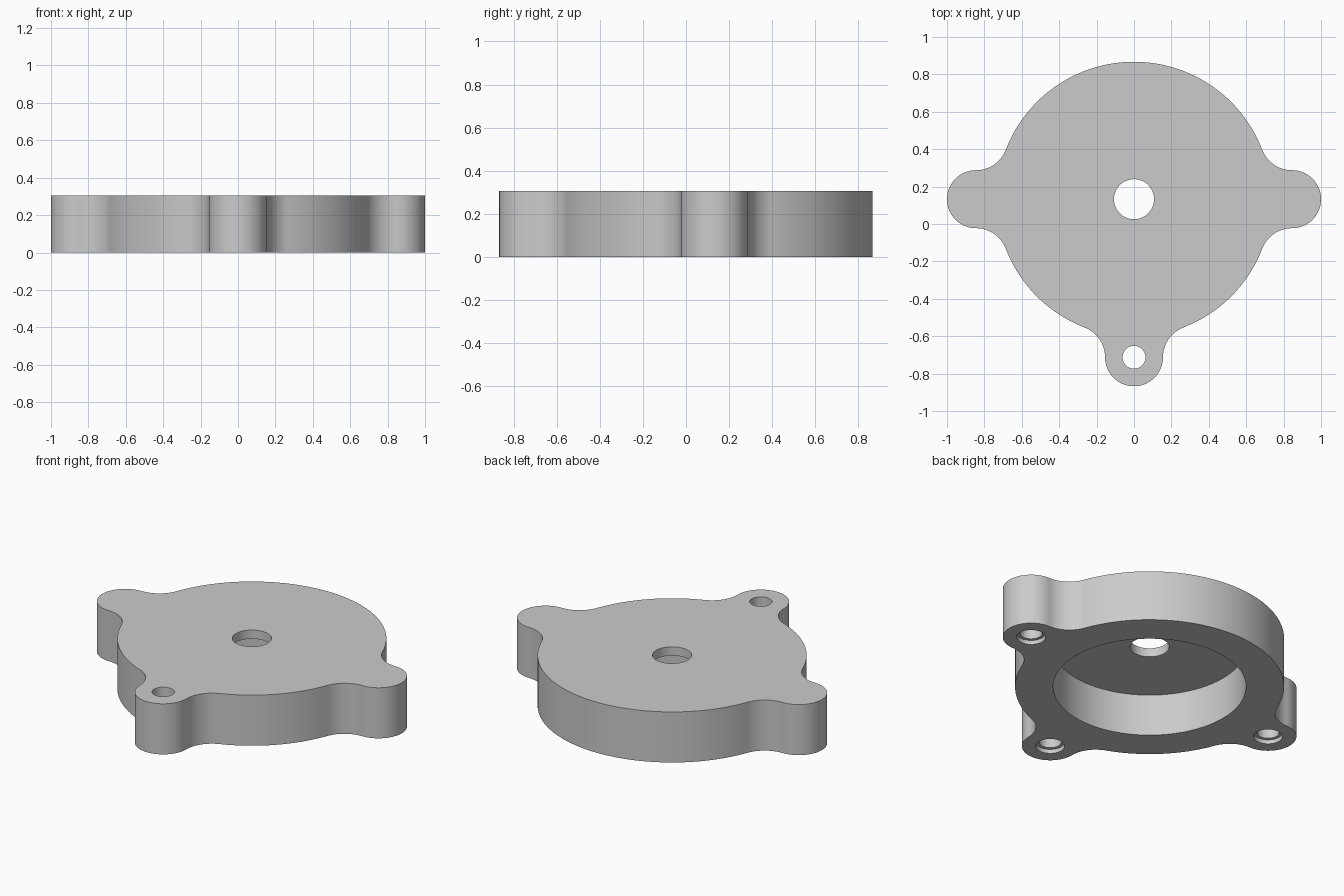
import bpy, bmesh
from math import pi, cos, sin, acos, ceil

if "Cube" in bpy.data.objects:
    bpy.data.objects.remove(bpy.data.objects["Cube"], do_unlink=True)

HEIGHT, CENTRE_Y = 0.305, 0.1325
DISC_R, LUG_R, LUG_DIST, FILLET_R = 0.735, 0.155, 0.845, 0.17
CAVITY_R, CAVITY_DEPTH = 0.527, 0.252
LUG_ANGLES = (0, pi, 1.5 * pi)

grey = bpy.data.materials.new("plain grey")
grey.use_nodes = True
grey.diffuse_color = (0.6, 0.6, 0.6, 1)
grey.node_tree.nodes["Principled BSDF"].inputs["Base Color"].default_value = grey.diffuse_color


def arc(cx, cy, r, a0, a1):
    """Points along an arc, end point left out."""
    n = max(4, ceil(abs(a1 - a0) / (pi / 48)))
    return [(cx + r * cos(a0 + (a1 - a0) * i / n),
             cy + r * sin(a0 + (a1 - a0) * i / n)) for i in range(n)]


def prism(name, points, z0, z1):
    """Solid from a closed outline."""
    bm = bmesh.new()
    face = bm.faces.new([bm.verts.new((x, y, z0)) for x, y in points])
    top = bmesh.ops.extrude_face_region(bm, geom=[face])["geom"]
    bmesh.ops.translate(bm, vec=(0, 0, z1 - z0),
                        verts=[v for v in top if isinstance(v, bmesh.types.BMVert)])
    bmesh.ops.recalc_face_normals(bm, faces=bm.faces)
    mesh = bpy.data.meshes.new(name)
    bm.to_mesh(mesh)
    bm.free()
    mesh.materials.append(grey)
    obj = bpy.data.objects.new(name, mesh)
    bpy.context.collection.objects.link(obj)
    return obj


# Triangle between the disc, lug and fillet centres gives the tangent angles
to_disc, to_lug = DISC_R + FILLET_R, LUG_R + FILLET_R
at_disc = acos((LUG_DIST**2 + to_disc**2 - to_lug**2) / (2 * LUG_DIST * to_disc))
at_lug = pi - acos((LUG_DIST**2 + to_lug**2 - to_disc**2) / (2 * LUG_DIST * to_lug))

# Outline: fillet, lug, fillet, then disc edge up to the next lug
outline = []
for i, a in enumerate(LUG_ANGLES):
    def centre(angle, dist):
        return dist * cos(angle), CENTRE_Y + dist * sin(angle)
    outline += arc(*centre(a - at_disc, to_disc), FILLET_R,
                   a - at_disc + pi, a - at_lug + pi)
    outline += arc(*centre(a, LUG_DIST), LUG_R, a - at_lug, a + at_lug)
    outline += arc(*centre(a + at_disc, to_disc), FILLET_R,
                   a + at_lug - pi, a + at_disc - pi)
    following = (LUG_ANGLES + (2 * pi,))[i + 1]
    outline += arc(0, CENTRE_Y, DISC_R, a + at_disc, following - at_disc)

cover = prism("flanged_cover", outline, 0, HEIGHT)


def cut(x, y, r, z0, z1):
    """Drill a round hole in the cover."""
    cutter = prism("hole_cutter", arc(x, y, r, 0, 2 * pi), z0, z1)
    cutter.hide_render = True
    mod = cover.modifiers.new("hole", "BOOLEAN")
    mod.operation, mod.solver, mod.object = "DIFFERENCE", "EXACT", cutter
    bpy.context.view_layer.objects.active = cover
    bpy.ops.object.modifier_apply(modifier=mod.name)
    bpy.data.objects.remove(cutter, do_unlink=True)


# Underside cavity and centre bore
cut(0, CENTRE_Y, CAVITY_R, -0.1, CAVITY_DEPTH)
cut(0, CENTRE_Y, 0.107, 0.1, 0.5)

# Stepped screw holes: blind in the side lugs, through in the front lug
for a in LUG_ANGLES:
    x, y = LUG_DIST * cos(a), CENTRE_Y + LUG_DIST * sin(a)
    cut(x, y, 0.061, -0.1, 0.5 if a > pi else CAVITY_DEPTH)
    cut(x, y, 0.079, -0.1, 0.025)

bpy.ops.object.select_all(action="DESELECT")
cover.select_set(True)
bpy.context.view_layer.objects.active = cover
bpy.ops.object.shade_smooth_by_angle(angle=pi / 6)
